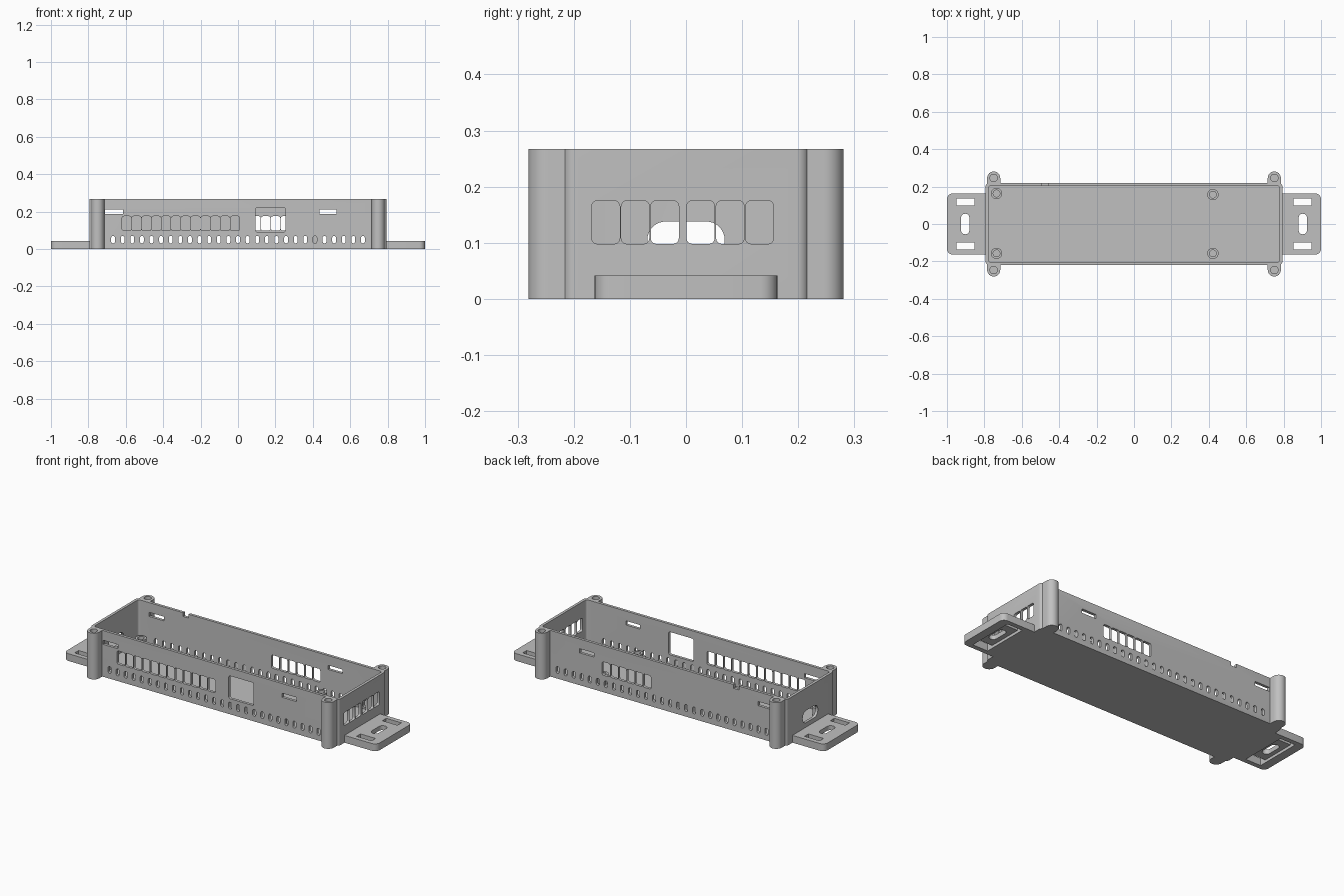
import bpy, bmesh, math

if "Cube" in bpy.data.objects:
    bpy.data.objects.remove(bpy.data.objects["Cube"])

HX, HY, H = 0.795, 0.219, 0.267      # outer half sizes and height of the case
WALL, FLOOR = 0.016, 0.02

grey = bpy.data.materials.new("plastic_grey")
grey.diffuse_color = (0.53, 0.53, 0.53, 1)
grey.use_nodes = True
grey.node_tree.nodes["Principled BSDF"].inputs["Base Color"].default_value = grey.diffuse_color


def rounded(x0, x1, y0, y1, radii, n=6):
    """Rounded rectangle; radii run from the low/low corner counter-clockwise."""
    if not isinstance(radii, tuple):
        radii = (radii,) * 4
    corners = ((x0, y0, 1, 1), (x1, y0, -1, 1), (x1, y1, -1, -1), (x0, y1, 1, -1))
    pts = []
    for k, ((cx, cy, sx, sy), r) in enumerate(zip(corners, radii)):
        if r == 0:
            pts.append((cx, cy))
            continue
        for i in range(n + 1):
            a = math.pi * (1 + k / 2) + math.pi / 2 * i / n
            pts.append((cx + sx * r + r * math.cos(a), cy + sy * r + r * math.sin(a)))
    return pts


def circle(cx, cy, r, n=32):
    return [(cx + r * math.cos(math.tau * i / n), cy + r * math.sin(math.tau * i / n))
            for i in range(n)]


def prisms(name, items):
    """One object made of extruded outlines: (outline, axis, low, high)."""
    bm = bmesh.new()
    for pts, axis, lo, hi in items:
        place = {"x": lambda a, b, c: (c, a, b),
                 "y": lambda a, b, c: (a, c, b),
                 "z": lambda a, b, c: (a, b, c)}[axis]
        low = [bm.verts.new(place(a, b, lo)) for a, b in pts]
        high = [bm.verts.new(place(a, b, hi)) for a, b in pts]
        bm.faces.new(low[::-1])
        bm.faces.new(high)
        for i in range(len(pts)):
            j = (i + 1) % len(pts)
            bm.faces.new((low[i], low[j], high[j], high[i]))
    bmesh.ops.recalc_face_normals(bm, faces=bm.faces)
    mesh = bpy.data.meshes.new(name)
    bm.to_mesh(mesh)
    bm.free()
    mesh.materials.append(grey)
    ob = bpy.data.objects.new(name, mesh)
    bpy.context.collection.objects.link(ob)
    return ob


def activate(ob):
    bpy.ops.object.select_all(action="DESELECT")
    ob.select_set(True)
    bpy.context.view_layer.objects.active = ob


def cut(ob, items):
    cutter = prisms("cutter", items)
    mod = ob.modifiers.new("cut", "BOOLEAN")
    mod.operation, mod.solver, mod.object = "DIFFERENCE", "EXACT", cutter
    activate(ob)
    bpy.ops.object.modifier_apply(modifier=mod.name)
    bpy.data.objects.remove(cutter)


def mirror(ob, x, y):
    mod = ob.modifiers.new("mirror", "MIRROR")
    mod.use_axis = (x, y, False)
    mod.use_mirror_merge = False
    activate(ob)
    bpy.ops.object.modifier_apply(modifier=mod.name)


def smooth(ob):
    activate(ob)
    bpy.ops.object.shade_smooth_by_angle(angle=math.radians(30))


def window_row(start, count, axis, lo, hi):
    pitch, width = 0.0526, 0.05
    return [(rounded(start + i * pitch, start + i * pitch + width, 0.098, 0.175, 0.01, 4),
             axis, lo, hi) for i in range(count)]


# Open case: rounded box with a hollow inside
case = prisms("case", [(rounded(-HX, HX, -HY, HY, 0.022), "z", 0, H)])
cut(case, [(rounded(-HX + WALL, HX - WALL, -HY + WALL, HY - WALL, 0.012), "z", FLOOR, H + 0.1)])

FRONT, BACK = (-HY - 0.02, -HY + 0.035), (HY - 0.035, HY + 0.02)
RIGHT, LEFT = (HX - 0.04, HX + 0.03), (-HX - 0.03, -HX + 0.04)

# Low ventilation slots and lid clip slots in both long walls
openings = []
for lo, hi in (FRONT, BACK):
    for i in range(27):
        x = -0.668 + i * 1.336 / 26
        openings.append((rounded(x - 0.01, x + 0.01, 0.03, 0.07, 0.0099, 4), "y", lo, hi))
    for x0, x1 in ((-0.71, -0.615), (0.435, 0.527)):
        openings.append((rounded(x0, x1, 0.187, 0.211, 0), "y", lo, hi))

# Window rows, square front opening, rounded cable opening and rim notch
openings += window_row(-0.62, 12, "y", *FRONT)
openings += window_row(0.071, 6, "y", *BACK)
openings += window_row(-0.168, 3, "x", *RIGHT)
openings += window_row(0.001, 3, "x", *RIGHT)
openings.append((rounded(0.094, 0.254, 0.09, 0.222, 0.01, 4), "y", *FRONT))
openings.append((rounded(-0.069, 0.069, 0.068, 0.138, 0.033, 8), "x", *LEFT))
openings.append((rounded(-0.493, -0.458, H - 0.022, H + 0.02, 0), "y", *BACK))
cut(case, openings)
smooth(case)

# Corner screw posts with blind holes
bx, by, br = 0.75, 0.246, 0.035
arc = [(bx + br * math.cos(math.pi * i / 20), by + br * math.sin(math.pi * i / 20))
       for i in range(21)]
posts = prisms("corner_posts", [(arc + [(bx - br, 0.21), (bx + br, 0.21)], "z", 0, H)])
cut(posts, [(circle(bx, by, 0.02), "z", 0.12, H + 0.05)])
mirror(posts, True, True)
smooth(posts)

# Mounting flanges with strap slots, screw slot and strap channel underneath
flanges = prisms("mounting_flanges",
                 [(rounded(0.785, 1.0, -0.163, 0.163, (0, 0.03, 0.03, 0)), "z", 0, 0.042)])
cut(flanges, [(rounded(0.853, 0.95, 0.1, 0.136, 0), "z", -0.05, 0.1),
              (rounded(0.853, 0.95, -0.136, -0.1, 0), "z", -0.05, 0.1),
              (rounded(0.88, 0.925, -0.055, 0.055, 0.0224), "z", -0.05, 0.1)])
cut(flanges, [(rounded(0.853, 0.95, -0.136, 0.136, 0), "z", -0.05, 0.016)])
mirror(flanges, True, False)
smooth(flanges)

# Board standoffs on the floor
spots = ((-0.735, 0.163), (-0.735, -0.157), (0.422, 0.157), (0.422, -0.157))
standoffs = prisms("board_standoffs", [(circle(x, y, 0.03), "z", 0.015, 0.072) for x, y in spots])
cut(standoffs, [(circle(x, y, 0.018), "z", FLOOR + 0.004, 0.12) for x, y in spots])
smooth(standoffs)
